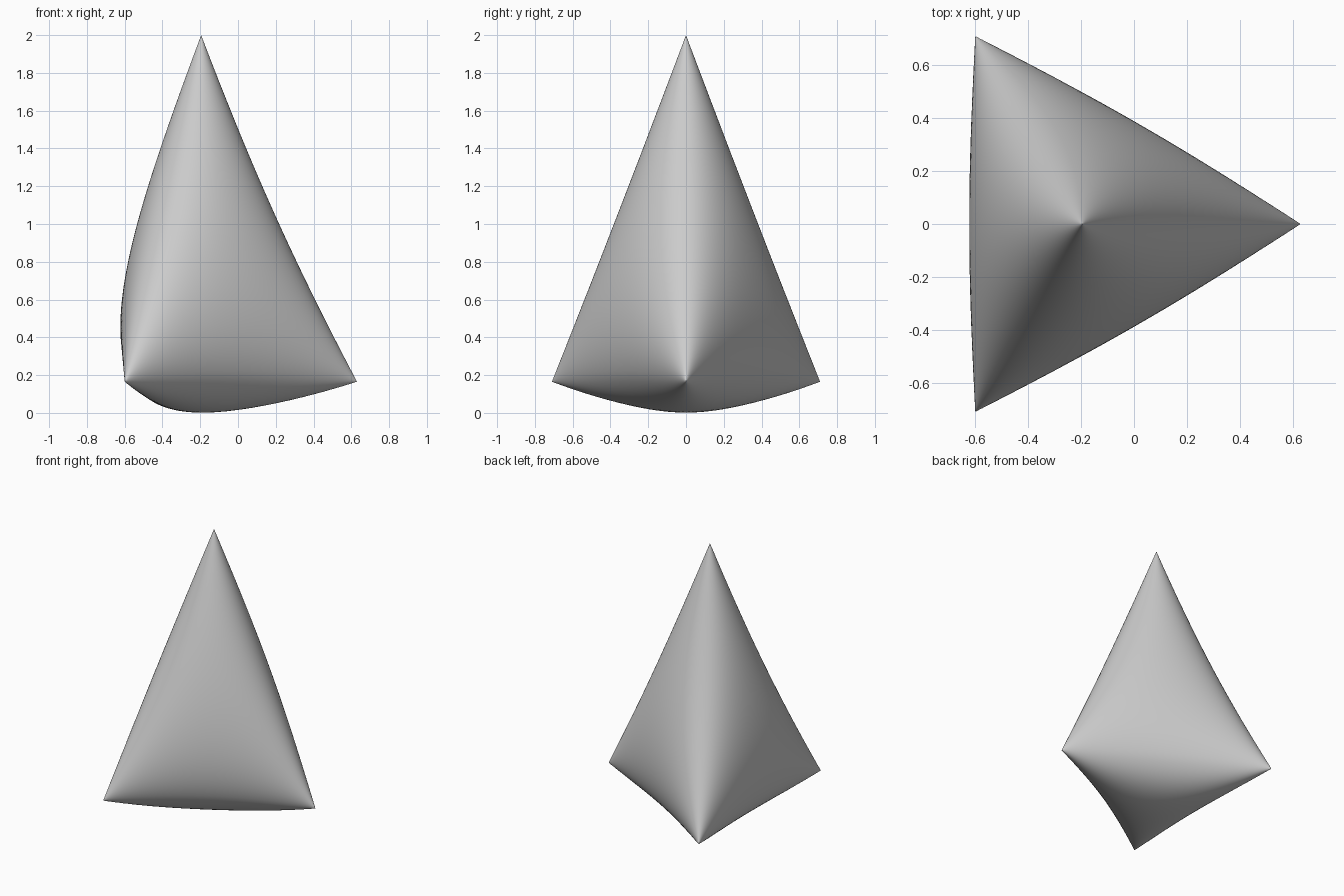
import bpy
import bmesh
from math import sin, pi
from mathutils import Vector

cube = bpy.data.objects.get("Cube")
if cube:
    bpy.data.objects.remove(cube, do_unlink=True)

# Corners of a regular tetrahedron, and where each one sits on the model
NODES = [Vector(n) for n in ((1, 1, 1), (1, -1, -1), (-1, 1, -1), (-1, -1, 1))]
CORNERS = [Vector(c) for c in ((-0.195, 0, 2), (-0.6, -0.71, 0.165),
                               (-0.6, 0.71, 0.165), (0.63, 0, 0.165))]
CENTRE = sum(CORNERS, Vector()) / 4


def puff(p):
    """Inflate a point of the flat tetrahedron, then place it on the model."""
    q = Vector([sin(pi / 2 * max(-1, min(1, v))) for v in p])
    weights = [(1 + n.dot(q)) / 4 for n in NODES]
    placed = sum((c * w for c, w in zip(CORNERS, weights)), Vector())
    # Draw the edges and faces in a little, leaving the tips pointed
    pull = (0.06 + 0.2 * max(0, -weights[0])) * (3 - q.length_squared) / 2
    return placed.lerp(CENTRE, pull)


# Puffed four-cornered body
bm = bmesh.new()
verts = [bm.verts.new(n) for n in NODES]
for i in range(4):
    bm.faces.new([v for j, v in enumerate(verts) if j != i])
bmesh.ops.subdivide_edges(bm, edges=bm.edges[:], cuts=47, use_grid_fill=True)
for v in bm.verts:
    v.co = puff(v.co)
bmesh.ops.recalc_face_normals(bm, faces=bm.faces[:])
for f in bm.faces:
    f.smooth = True

mesh = bpy.data.meshes.new("puffed_tetrahedron")
bm.to_mesh(mesh)
bm.free()
body = bpy.data.objects.new("puffed_tetrahedron", mesh)
bpy.context.collection.objects.link(body)

# Plain grey surface
grey = bpy.data.materials.new("plain grey")
grey.use_nodes = True
colour = (0.6, 0.6, 0.6, 1)
grey.diffuse_color = colour
grey.node_tree.nodes["Principled BSDF"].inputs["Base Color"].default_value = colour
mesh.materials.append(grey)
